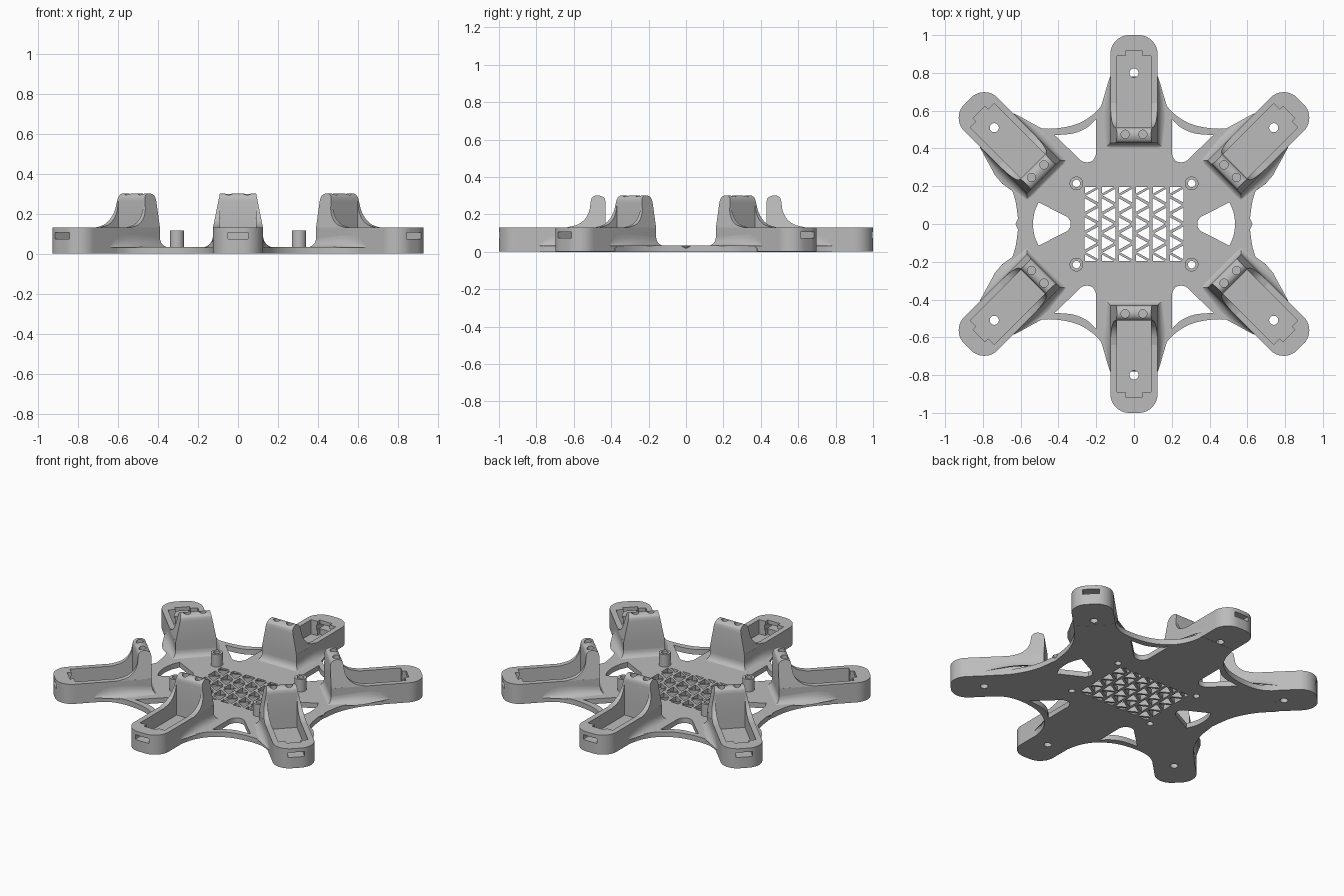
import bpy, bmesh, math
from mathutils import Vector

if "Cube" in bpy.data.objects:
    bpy.data.objects.remove(bpy.data.objects["Cube"])

GREY = (0.5, 0.5, 0.5, 1)
mat = bpy.data.materials.new("plain_grey")
mat.use_nodes = True
mat.diffuse_color = GREY
mat.node_tree.nodes["Principled BSDF"].inputs["Base Color"].default_value = GREY

PLATE = 0.034   # plate thickness
FLOOR = 0.036   # pocket floor
RIM = 0.13      # arm wall height
TOP = 0.3       # tower height


def link(name, bm):
    bmesh.ops.recalc_face_normals(bm, faces=bm.faces)
    me = bpy.data.meshes.new(name)
    bm.to_mesh(me)
    bm.free()
    me.materials.append(mat)
    ob = bpy.data.objects.new(name, me)
    bpy.context.collection.objects.link(ob)
    return ob


def add_prism(bm, pts, z0, z1):
    lo = [bm.verts.new((x, y, z0)) for x, y in pts]
    hi = [bm.verts.new((x, y, z1)) for x, y in pts]
    bm.faces.new(lo)
    top = bm.faces.new(hi)
    for i in range(len(pts)):
        j = (i + 1) % len(pts)
        bm.faces.new((lo[i], lo[j], hi[j], hi[i]))
    return top


def prisms(name, parts):
    bm = bmesh.new()
    for part in parts:
        add_prism(bm, *part)
    return link(name, bm)


def cut(ob, parts):
    cutter = prisms("cutter", parts)
    cutter.hide_render = True
    mod = ob.modifiers.new("cut", "BOOLEAN")
    mod.operation, mod.solver, mod.object = "DIFFERENCE", "EXACT", cutter
    dg = bpy.context.evaluated_depsgraph_get()
    me = bpy.data.meshes.new_from_object(ob.evaluated_get(dg))
    ob.modifiers.clear()
    ob.data = me
    bpy.data.objects.remove(cutter)


def smooth(ob):
    bpy.ops.object.select_all(action="DESELECT")
    ob.select_set(True)
    bpy.context.view_layer.objects.active = ob
    bpy.ops.object.shade_smooth_by_angle(angle=math.radians(30))


def circle(x, y, r, n=20):
    return [(x + r * math.cos(math.tau * i / n), y + r * math.sin(math.tau * i / n)) for i in range(n)]


def rect(x0, x1, w):
    return [(x0, -w), (x1, -w), (x1, w), (x0, w)]


def spline(pts, n=5):
    # Catmull-Rom curve through the points
    p = [Vector(q) for q in pts]
    p = [2 * p[0] - p[1]] + p + [2 * p[-1] - p[-2]]
    out = []
    for i in range(1, len(p) - 2):
        a, b, c, d = p[i - 1:i + 3]
        for k in range(n):
            t = k / n
            out.append(tuple(0.5 * (2 * b + (c - a) * t + (2 * a - 5 * b + 4 * c - d) * t * t
                                    + (3 * b - a - 3 * c + d) * t ** 3)))
    return out + [tuple(p[-2])]


def flip(pts, sx, sy):
    return [(x * sx, y * sy) for x, y in pts]


# Base plate: one quarter of the outline, mirrored round
strap = spline([(0.12, 0.78), (0.145, 0.68), (0.2, 0.595), (0.3, 0.53), (0.43, 0.505), (0.54, 0.515), (0.62, 0.56)])
side = spline([(0.79, 0.38), (0.7, 0.28), (0.635, 0.15), (0.61, 0)])
quarter = strap + side
right = quarter + flip(quarter[:-1], 1, -1)[::-1]
outline = right + flip(right, -1, 1)[::-1]
bm = bmesh.new()
top = add_prism(bm, outline, 0, PLATE)
bmesh.ops.bevel(bm, geom=list(top.edges), offset=0.017, segments=1, affect="EDGES")
plate = link("base_plate", bm)

# Openings between the arms
corner_gap = spline([(0.2, 0.555), (0.25, 0.51), (0.32, 0.48), (0.42, 0.47)]) + \
    spline([(0.3, 0.355), (0.275, 0.332), (0.24, 0.327), (0.215, 0.34), (0.2, 0.37)], 3)
half = [(0.335, 0), (0.338, 0.02), (0.355, 0.038), (0.505, 0.115), (0.525, 0.07), (0.533, 0.03)]
side_gap = half + [(0.535, 0)] + flip(half[1:], 1, -1)[::-1]
SIGNS = [(1, 1), (-1, 1), (-1, -1), (1, -1)]
holes = [flip(corner_gap, *s) for s in SIGNS] + [side_gap, flip(side_gap, -1, 1)]

# Triangle lattice in the middle
def shrink(tri, k=0.74):
    cx, cy = (sum(c) / 3 for c in zip(*tri))
    return [(cx + (x - cx) * k, cy + (y - cy) * k) for x, y in tri]


PITCH, ROW = 0.09, 0.05
for col in range(6):
    x0 = (col - 3) * PITCH
    x1 = x0 + PITCH
    for k in range(-3, 4):
        y = k * ROW
        tip, base = (x0, x1) if k % 2 else (x1, x0)
        holes.append(shrink([(tip, y), (base, y - ROW), (base, y + ROW)]))
    for s in (1, -1):
        holes.append(shrink([(x0, 4 * ROW * s), (x0, 3 * ROW * s), (x1, 4 * ROW * s)], 0.68))

# Standoffs with through holes
POSTS = [(0.305 * sx, 0.215 * sy) for sx, sy in SIGNS]
holes += [circle(x, y, 0.02) for x, y in POSTS]
cut(plate, [(h, -0.1, 0.2) for h in holes])
smooth(plate)
for i, (x, y) in enumerate(POSTS):
    post = prisms(f"standoff_{i + 1}", [(circle(x, y, 0.036, 28), PLATE - 0.01, 0.115)])
    cut(post, [(circle(x, y, 0.02), -0.1, 0.2)])
    smooth(post)

# Arm body, built along +x with a rounded tip
W, INNER, R = 0.125, 0.43, 0.1
tip = [(1 - R + R * math.sin(a), W - R + R * math.cos(a)) for a in (math.pi / 2 * i / 10 for i in range(11))]
body = prisms("arm_body", [([(INNER, W)] + tip + flip(tip, 1, -1)[::-1] + [(INNER, -W)], 0.001, RIM)])
pocket = (rect(0.51, 0.89, 0.09), FLOOR, 0.5)
cut(body, [pocket])
cut(body, [(rect(0.87, 0.915, 0.045), FLOOR, 0.5)])
cut(body, [(rect(0.87, 1.1, 0.05), 0.073, 0.105)])
cut(body, [(circle(0.8, 0, 0.024), -0.1, 0.1)])

# Tower: side profile, narrowing towards the top
profile = spline([(INNER, 0.265), (0.437, 0.288), (0.46, TOP), (0.485, TOP), (0.505, 0.285), (0.512, 0.25),
                  (0.518, 0.215), (0.54, 0.175), (0.58, 0.145), (0.64, RIM)], 4)
profile = [(INNER, RIM - 0.002)] + profile + [(0.64, RIM - 0.002)]
bm = bmesh.new()
add_prism(bm, profile, -1, 1)
for v in bm.verts:
    u, z, s = v.co
    v.co = (u, s * (W - 0.034 * max(0, z - RIM) / (TOP - RIM)), z)
tower = link("servo_tower", bm)
cut(tower, [pocket])
cut(tower, [(circle(0.475, s * 0.047, 0.022), 0.2, 0.5) for s in (1, -1)])

# Concave skirt blending the arm into the plate
path = [(0.78, 0.002, 0.01), (0.73, 0.018, 0.05), (0.68, 0.032, 0.06), (0.62, 0.05, 0.06),
        (0.56, 0.055, 0.055), (0.5, 0.045, 0.05), (INNER, 0.035, 0.045)]
rows = [((u, W), (0, 1), e, h) for u, e, h in path]
rows.append(((INNER, W), (-0.7, 0.7), 0.045, 0.045))
rows.append(((INNER, W), (-1, 0), 0.035, 0.045))
rows += [((p[0], -p[1]), (d[0], -d[1]), e, h) for p, d, e, h in rows[::-1]]
bm = bmesh.new()
grid = []
for (u, w), (du, dw), e, h in rows:
    line = []
    for i in range(7):
        a = math.pi / 2 * i / 6
        out = e * (1 - math.sin(a))
        line.append(bm.verts.new((u + du * out, w + dw * out, PLATE - 0.002 + h * (1 - math.cos(a)))))
    grid.append(line)
for a, b in zip(grid, grid[1:]):
    for i in range(6):
        bm.faces.new((a[i], b[i], b[i + 1], a[i + 1]))
bmesh.ops.remove_doubles(bm, verts=bm.verts, dist=0.0002)
skirt = link("arm_skirt", bm)
# keep the open skirt facing upwards
if sum(f.normal.z for f in skirt.data.polygons) < 0:
    skirt.data.flip_normals()

# Place six arms
PLACES = {"back": (90, 0, 0), "front": (-90, 0, 0),
          "back_left": (45, 0.174, -0.056), "back_right": (135, -0.174, -0.056),
          "front_right": (225, -0.174, 0.056), "front_left": (-45, 0.174, 0.056)}
for part in (body, tower, skirt):
    smooth(part)
    base_name = part.name
    for i, (place, (deg, x, y)) in enumerate(PLACES.items()):
        ob = part if i == 0 else part.copy()
        if i:
            bpy.context.collection.objects.link(ob)
        ob.name = f"{place}_{base_name}"
        ob.location = (x, y, 0)
        ob.rotation_euler.z = math.radians(deg)
